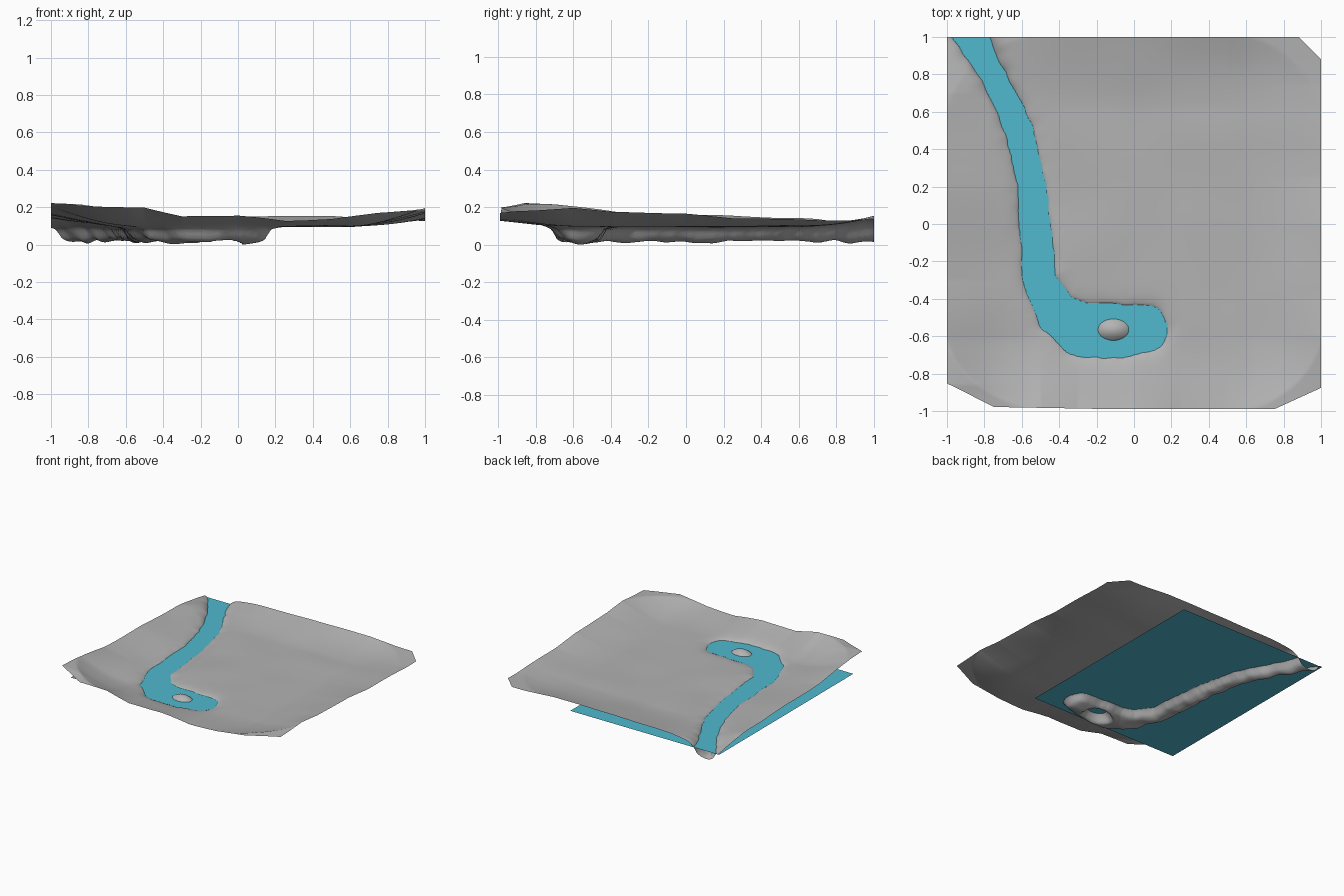
import bpy, bmesh, math
from mathutils import Vector, noise

if "Cube" in bpy.data.objects:
    bpy.data.objects.remove(bpy.data.objects["Cube"])

WATER = 0.08

def material(name, rgb):
    m = bpy.data.materials.new(name)
    m.diffuse_color = (*rgb, 1)
    m.use_nodes = True
    m.node_tree.nodes["Principled BSDF"].inputs["Base Color"].default_value = m.diffuse_color
    return m

grey = material("grey ground", (0.45, 0.45, 0.45))
blue = material("water blue", (0.08, 0.48, 0.61))

# edge height profiles: (position along the edge, z)
FRONT = [(-1, .215), (-.77, .2), (-.5, .2), (-.3, .15), (0, .155), (.25, .125), (.5, .135), (.75, .17), (1, .18)]
BACK = [(-1, .10), (-.7, .13), (-.3, .145), (0, .15), (.5, .155), (.8, .13), (1, .125)]
LEFT = [(-1, .2), (-.87, .225), (-.7, .215), (-.5, .19), (-.3, .165), (.3, .15), (.7, .14), (1, .10)]
RIGHT = [(-1, .17), (-.88, .18), (-.6, .195), (-.4, .175), (0, .165), (.25, .14), (.75, .13), (1, .14)]
# river centre line: x, y, half width
RIVER = [(-.90, 1.05, .09), (-.76, .8, .065), (-.61, .5, .07), (-.545, .2, .075), (-.53, 0, .08),
         (-.505, -.3, .085), (-.41, -.48, .11), (-.27, -.565, .145), (-.1, -.57, .145), (.05, -.56, .125)]

def profile(pts, t):
    for (a, za), (b, zb) in zip(pts, pts[1:]):
        if t <= b:
            return za + (zb - za) * max(0, (t - a) / (b - a))
    return pts[-1][1]

def river_distance(x, y):
    best = 9
    for (ax, ay, aw), (bx, by, bw) in zip(RIVER, RIVER[1:]):
        dx, dy = bx - ax, by - ay
        t = min(1, max(0, ((x - ax) * dx + (y - ay) * dy) / (dx * dx + dy * dy)))
        best = min(best, math.hypot(x - ax - t * dx, y - ay - t * dy) - aw - t * (bw - aw))
    return best

def height(x, y):
    # shallow basin with raised rims
    base, total, lift = .096, 0, 0
    for pts, t, d, reach in ((FRONT, x, 1 + y, .4), (BACK, x, 1 - y, .4), (LEFT, y, 1 + x, .45), (RIGHT, y, 1 - x, .4)):
        w = max(0, 1 - d / reach) ** 1.6
        total += w
        lift += w * (profile(pts, t) - base)
    land = base + lift / max(1, total) + .007 * noise.noise(Vector((x * 3, y * 3, 1)))
    # carved channel, with the small island left standing
    d = river_distance(x, y) + .012 * noise.noise(Vector((x * 11, y * 11, 4)))
    island = math.hypot((x + .11) / .083, (y + .565) / .058)
    if d > 0:
        return WATER + (land - WATER) * (1 - math.exp(-d / .035))
    bed = WATER - (.062 + .02 * noise.noise(Vector((x * 8, y * 8, 7)))) * (1 - math.exp(d / .03))
    if island < 1.6:
        bed = max(bed, WATER + (.03 * (1 - island ** 2) if island < 1 else -.09 * (island - 1)))
    return bed

# ground
bm = bmesh.new()
bmesh.ops.create_grid(bm, x_segments=180, y_segments=180, size=1)
for a, b in (((-1, -.86), (-.75, -1)), ((.75, -1), (1, -.88)), ((1, .88), (.88, 1))):
    normal = Vector((b[1] - a[1], a[0] - b[0], 0))
    bmesh.ops.bisect_plane(bm, geom=bm.verts[:] + bm.edges[:] + bm.faces[:],
                           plane_co=(*a, 0), plane_no=normal, clear_outer=True)
for v in bm.verts:
    v.co.z = height(v.co.x, v.co.y)
    if v.co.y < -.8:   # slightly uneven front rim
        v.co.y += (.01 + .018 * max(0, min(1, -.1 - v.co.x) / 1.0)) * (-.8 - v.co.y) / .2
low = min(v.co.z for v in bm.verts)
for v in bm.verts:
    v.co.z -= low if v.co.z < WATER * .6 else 0
mesh = bpy.data.meshes.new("ground")
bm.to_mesh(mesh)
bm.free()
mesh.materials.append(grey)
for p in mesh.polygons:
    p.use_smooth = True
bpy.context.collection.objects.link(bpy.data.objects.new("ground", mesh))

# water sheet
water = bpy.data.meshes.new("water")
x0, x1, y0, y1 = -1, .35, -.74, 1
water.from_pydata([(x0, y0, WATER), (x1, y0, WATER), (x1, y1, WATER), (x0, y1, WATER)], [], [(0, 1, 2, 3)])
water.materials.append(blue)
bpy.context.collection.objects.link(bpy.data.objects.new("water", water))
